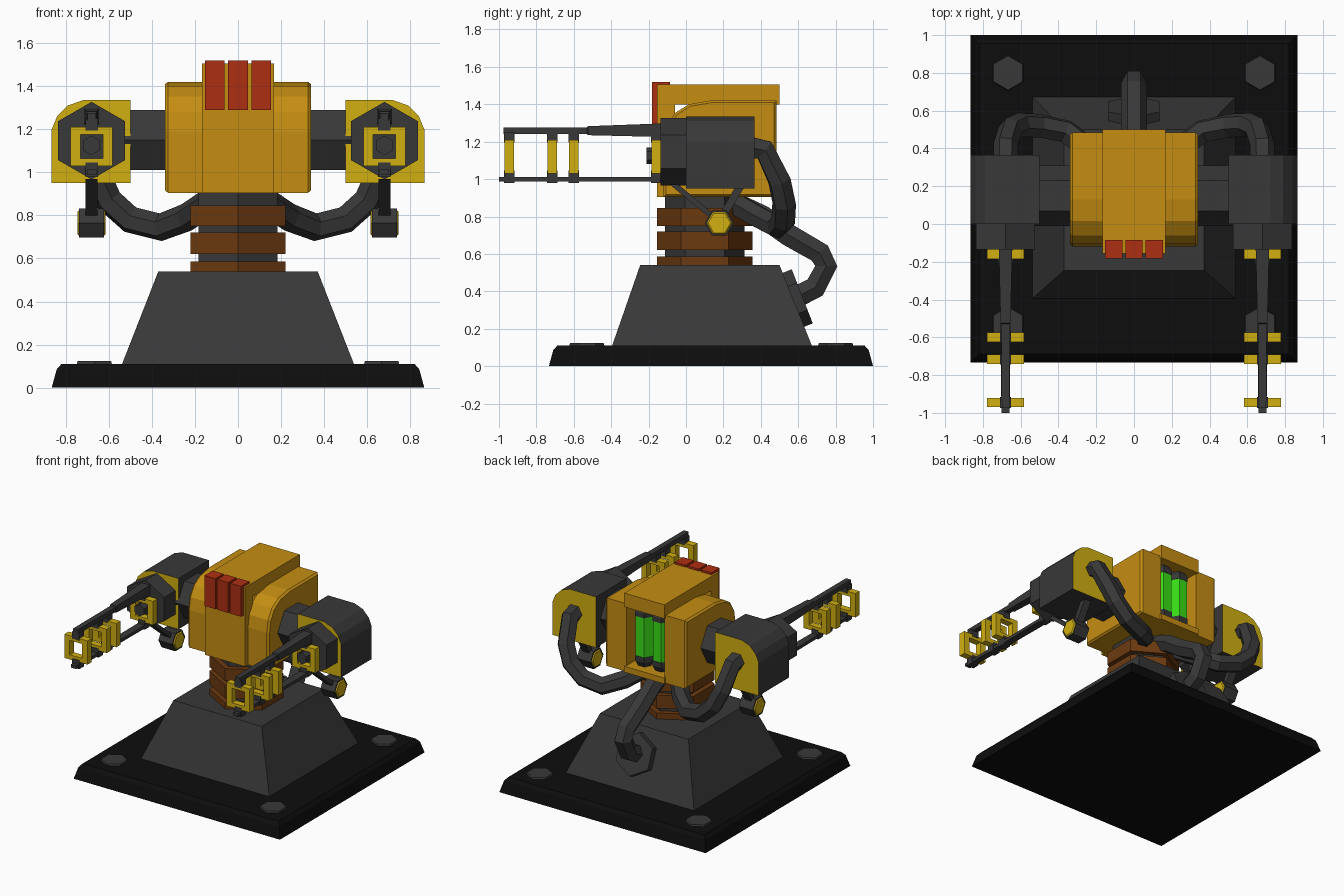
import bpy, bmesh, math
from mathutils import Matrix

if "Cube" in bpy.data.objects:
    bpy.data.objects.remove(bpy.data.objects["Cube"])


def material(name, r, g, b):
    m = bpy.data.materials.new(name)
    m.diffuse_color = (r, g, b, 1)
    m.use_nodes = True
    m.node_tree.nodes["Principled BSDF"].inputs["Base Color"].default_value = m.diffuse_color
    return m


BLACK = material("black", 0.004, 0.004, 0.004)
GRAY = material("dark gray", 0.04, 0.04, 0.04)
ORANGE = material("amber orange", 0.56, 0.27, 0.006)
YELLOW = material("yellow", 0.64, 0.43, 0.005)
BROWN = material("brown", 0.15, 0.042, 0.005)
RED = material("red", 0.42, 0.028, 0.006)
GREEN = material("green", 0.04, 0.72, 0.008)


def poly(u, v, r, start=0, n=6):
    return [(u + r * math.cos(math.radians(start + 360 * i / n)),
             v + r * math.sin(math.radians(start + 360 * i / n))) for i in range(n)]


def rect(u0, u1, v0, v1):
    return [(u0, v0), (u1, v0), (u1, v1), (u0, v1)]


def scaled(pts, cu, cv, k):
    return [(cu + (u - cu) * k, cv + (v - cv) * k) for u, v in pts]


def loft(name, mat, axis, *sections, cap=None, matrix=None):
    """Each section is (position along axis, outline); lists of sections make separate solids."""
    solids = sections if isinstance(sections[0], list) else [list(sections)]
    put = {"x": lambda a, u, v: (a, u, v), "y": lambda a, u, v: (u, a, v),
           "z": lambda a, u, v: (u, v, a)}[axis]
    bm = bmesh.new()
    for solid in solids:
        rings = [[bm.verts.new(put(a, u, v)) for u, v in pts] for a, pts in solid]
        for f in (bm.faces.new(rings[0]), bm.faces.new(rings[-1])):
            f.material_index = 1 if cap else 0
        for p, q in zip(rings, rings[1:]):
            for i in range(len(p)):
                j = (i + 1) % len(p)
                bm.faces.new((p[i], p[j], q[j], q[i]))
    bmesh.ops.recalc_face_normals(bm, faces=bm.faces)
    if matrix:
        bm.transform(matrix)
    me = bpy.data.meshes.new(name)
    bm.to_mesh(me)
    bm.free()
    me.materials.append(mat)
    if cap:
        me.materials.append(cap)
    ob = bpy.data.objects.new(name, me)
    bpy.context.collection.objects.link(ob)
    return ob


def hose(name, pts, r):
    cu = bpy.data.curves.new(name, "CURVE")
    cu.dimensions = "3D"
    cu.bevel_depth = r
    cu.bevel_resolution = 1
    cu.use_fill_caps = True
    sp = cu.splines.new("POLY")
    sp.points.add(len(pts) - 1)
    for p, co in zip(sp.points, pts):
        p.co = (*co, 1)
    tmp = bpy.data.objects.new(name + "_path", cu)
    bpy.context.collection.objects.link(tmp)
    bpy.context.view_layer.update()
    dg = bpy.context.evaluated_depsgraph_get()
    me = bpy.data.meshes.new_from_object(tmp.evaluated_get(dg))
    bpy.data.objects.remove(tmp)
    me.materials.clear()
    me.materials.append(GRAY)
    for f in me.polygons:
        f.use_smooth = False
        f.material_index = 0
    bpy.context.collection.objects.link(bpy.data.objects.new(name, me))


# Base plate with chamfered rim, and corner bolts
def slab(i):
    return rect(-0.865 + i, 0.865 - i, -0.733 + i, 1.0 - i)


loft("base_plate", BLACK, "z", (0, slab(0)), (0.085, slab(0.023)), (0.11, slab(0.045)))
for x in (-0.667, 0.667):
    for y in (-0.53, 0.80):
        loft("base_bolt", GRAY, "z", (0.09, poly(x, y, 0.1, 90)), (0.123, poly(x, y, 0.09, 90)))

# Tapered pedestal
loft("pedestal", GRAY, "z", (0.08, rect(-0.55, 0.55, -0.405, 0.685)),
     (0.54, rect(-0.37, 0.37, -0.245, 0.50)))

# Neck: inner column with three hexagonal collars
loft("neck_column", GRAY, "z", (0.5, poly(0, 0.1, 0.213, 90)), (0.93, poly(0, 0.1, 0.213, 90)))
for z0, z1 in ((0.53, 0.585), (0.62, 0.72), (0.75, 0.845)):
    loft("neck_collar", BROWN, "z", (z0, poly(0, 0.1, 0.255, 90)), (z1, poly(0, 0.1, 0.255, 90)))

# Head: two rounded cheeks
cheek = [(-0.12, 0.905), (0.485, 0.905), (0.485, 1.42), (0.13, 1.42), (0.015, 1.40),
         (-0.06, 1.353), (-0.105, 1.28), (-0.12, 1.19)]
for s in (-1, 1):
    loft("head_cheek", ORANGE, "x", (s * 0.16, cheek), (s * 0.325, cheek),
         (s * 0.34, scaled(cheek, 0.18, 1.16, 0.955)))

# Head: centre crest, open at the back, with an inner wall
loft("head_crest", ORANGE, "x", *[(x, [(-0.155, 0.905), (0.5, 0.905), (0.5, 0.95), (-0.06, 0.95),
     (-0.06, 1.40), (0.5, 1.40), (0.5, 1.505), (-0.155, 1.505)]) for x in (-0.168, 0.168)])
loft("recess_wall", ORANGE, "x", *[(x, rect(0.22, 0.27, 0.94, 1.405)) for x in (-0.165, 0.165)])

# Red front bars
for x in (-0.108, 0, 0.108):
    loft("front_bar", RED, "z", *[(z, rect(x - 0.046, x + 0.046, -0.183, -0.085))
                                  for z in (1.29, 1.52)])

# Green cells with dark caps in the rear recess
for x in (-0.072, 0.072):
    loft("energy_cell", GREEN, "z", *[(z, poly(x, 0.39, 0.07)) for z in (1.02, 1.34)])
    for a, b in ((1.03, 0.95), (1.33, 1.40)):
        loft("cell_cap", GRAY, "z", (a, poly(x, 0.39, 0.073)), ((a + b) / 2, poly(x, 0.39, 0.073)),
             (b, poly(x, 0.39, 0.05)))

# Arms, one on each side
for s in (-1, 1):
    cx, cz = s * 0.68, 1.12

    def srect(h, z0, z1, cx=cx):
        return rect(cx - h, cx + h, z0, z1)

    loft("arm_crossbar", GRAY, "x", *[(s * x, poly(0.15, 1.15, 0.161)) for x in (0.3, 0.55)])

    # Gun housing with yellow end faces
    shell = [(s * x, z) for x, z in ((0.5, 0.95), (0.865, 0.95), (0.865, 1.20), (0.84, 1.26),
                                     (0.79, 1.31), (0.72, 1.335), (0.5, 1.335))]
    loft("gun_housing", GRAY, "y", (0.0, shell), (0.365, shell), cap=YELLOW)
    nose = poly(s * 0.68, 1.147, 0.18, 90)
    loft("gun_nose", GRAY, "y", (-0.135, nose), (0.01, nose))
    loft("gun_core", GRAY, "y", (-0.21, poly(cx, 1.125, 0.045, 90)),
         (-0.12, poly(cx, 1.125, 0.045, 90)))

    # Rails
    loft("upper_rail", GRAY, "y", (-0.975, srect(0.02, 1.24, 1.275)),
         (-0.53, srect(0.022, 1.24, 1.275)), (-0.525, srect(0.026, 1.235, 1.283)),
         (-0.12, srect(0.036, 1.225, 1.298)))
    loft("lower_rail", GRAY, "y", (-1.0, srect(0.022, 0.988, 1.012)),
         (-0.12, srect(0.03, 0.988, 1.012)))

    # Square coil frames with clamps to the rails
    for y in (-0.16, -0.60, -0.715, -0.945):
        ends = (y - 0.025, y + 0.025)
        bars = [rect(cx - 0.097, cx - 0.052, cz - 0.09, cz + 0.09),
                rect(cx + 0.052, cx + 0.097, cz - 0.09, cz + 0.09),
                rect(cx - 0.055, cx + 0.055, cz - 0.09, cz - 0.055),
                rect(cx - 0.055, cx + 0.055, cz + 0.055, cz + 0.09)]
        loft("coil_frame", YELLOW, "y", *[[(e, b) for e in ends] for b in bars])
        wide = (y - 0.028, y + 0.028)
        clamps = [srect(0.029, 0.978, 1.045), srect(0.029, 1.195, 1.25)]
        loft("coil_clamp", GRAY, "y", *[[(e, b) for e in wide] for b in clamps])

    # Hanging sensor on a V strut
    for y0, y1 in ((-0.085, -0.04), (0.27, 0.32)):
        loft("sensor_strut", GRAY, "z", (0.77, rect(cx - 0.028, cx + 0.028, 0.155, 0.20)),
             (0.97, rect(cx - 0.028, cx + 0.028, y0, y1)))
    loft("sensor_drum", GRAY, "x", *[(cx + d, poly(0.178, 0.765, 0.078)) for d in (-0.058, 0.058)])
    for d in (-1, 1):
        loft("sensor_cap", YELLOW, "x", (cx + d * 0.055, poly(0.178, 0.765, 0.072)),
             (cx + d * 0.065, poly(0.178, 0.765, 0.06)))

    # Side hose from housing to neck
    hose("side_hose", [(s * x, y, z) for x, y, z in (
        (0.68, 0.34, 1.17), (0.68, 0.42, 1.155), (0.655, 0.50, 0.99), (0.60, 0.525, 0.87),
        (0.50, 0.52, 0.78), (0.36, 0.49, 0.745), (0.24, 0.40, 0.79), (0.12, 0.26, 0.87))], 0.065)

# Rear hose from neck to the flange on the pedestal
hose("rear_hose", [(0, 0.26, 0.87), (0, 0.41, 0.80), (0, 0.55, 0.70), (0, 0.715, 0.605),
                   (0, 0.75, 0.535), (0, 0.69, 0.42), (0, 0.57, 0.36)], 0.068)
tilt = Matrix.Translation((0, 0.575, 0.355)) @ Matrix.Rotation(math.radians(-68.8), 4, "X")
loft("hose_flange", GRAY, "z", (-0.03, poly(0, 0, 0.155, 90)), (0.05, poly(0, 0, 0.155, 90)),
     matrix=tilt)
